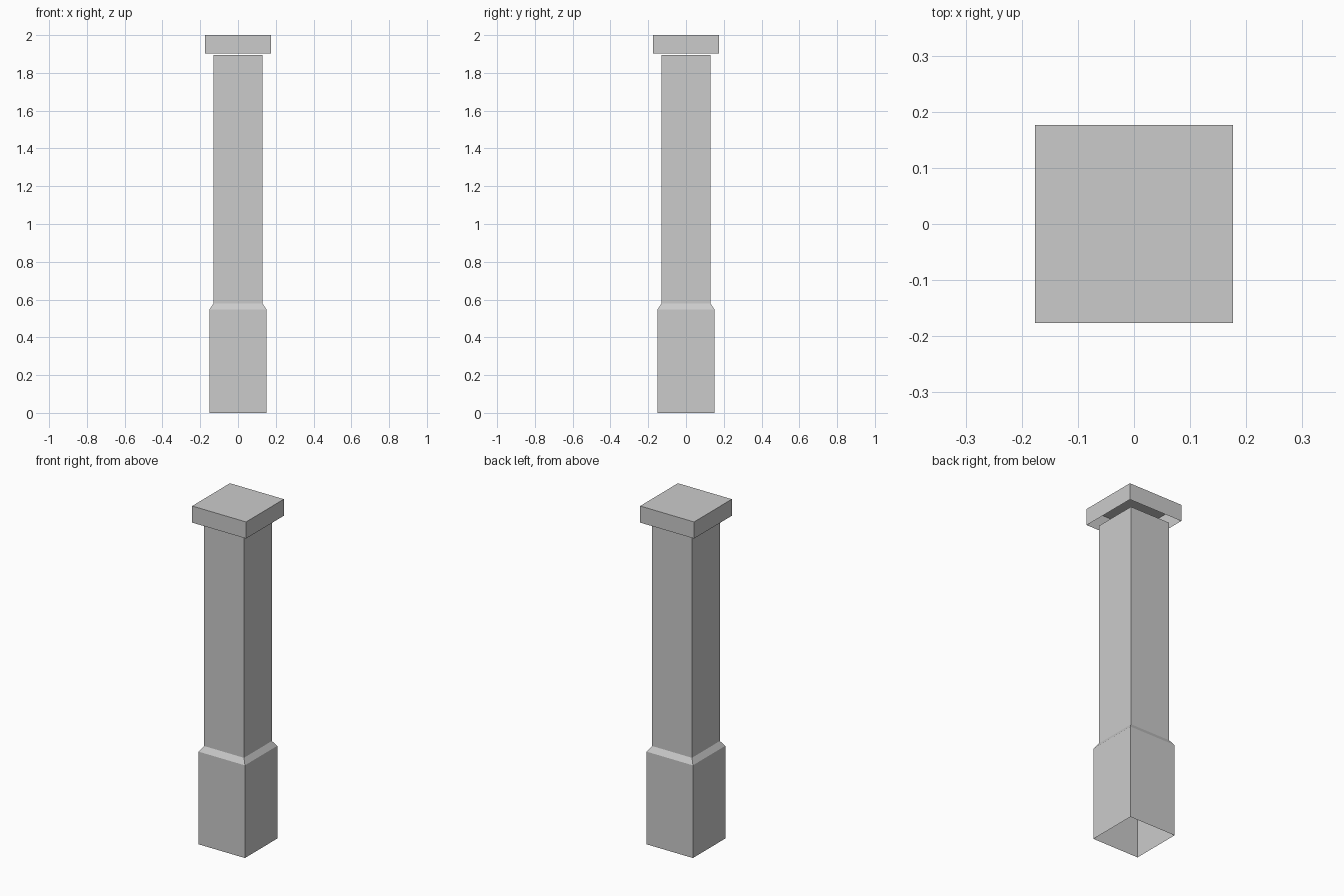
import bpy
import bmesh

cube = bpy.data.objects.get("Cube")
if cube:
    bpy.data.objects.remove(cube, do_unlink=True)

# Plain stone grey
GREY = (0.6, 0.6, 0.6, 1.0)
stone = bpy.data.materials.new("stone_grey")
stone.use_nodes = True
stone.diffuse_color = GREY
stone.node_tree.nodes["Principled BSDF"].inputs["Base Color"].default_value = GREY


def square_shell(name, profile, closed_top=False):
    """Loft square rings through (half_width, height) pairs, open below."""
    bm = bmesh.new()
    rings = [[bm.verts.new((sx * w, sy * w, z))
              for sx, sy in ((-1, -1), (1, -1), (1, 1), (-1, 1))]
             for w, z in profile]
    for low, high in zip(rings, rings[1:]):
        for i in range(4):
            j = (i + 1) % 4
            bm.faces.new((low[i], low[j], high[j], high[i]))
    if closed_top:
        bm.faces.new(rings[-1])
    mesh = bpy.data.meshes.new(name)
    bm.to_mesh(mesh)
    bm.free()
    mesh.materials.append(stone)
    obj = bpy.data.objects.new(name, mesh)
    bpy.context.collection.objects.link(obj)
    return obj


# Pedestal with its sloped shoulder, running up into the shaft
square_shell("pedestal_and_shaft",
             [(0.151, 0), (0.151, 0.547), (0.13, 0.578), (0.13, 1.895)])

# Overhanging cap, hollow underneath
square_shell("cap", [(0.176, 1.902), (0.176, 2)], closed_top=True)
